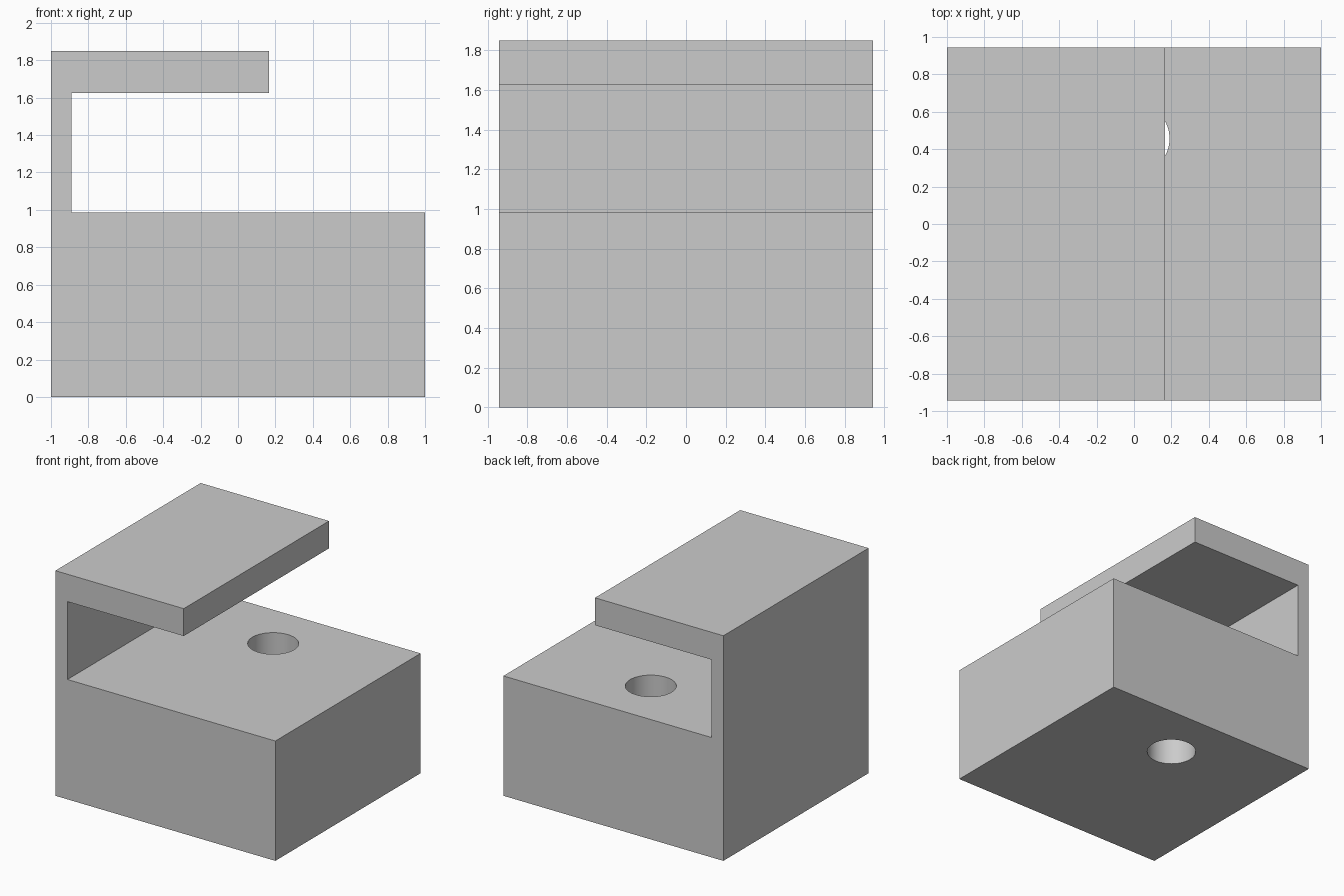
import bpy
import bmesh
from math import radians

cube = bpy.data.objects.get("Cube")
if cube:
    bpy.data.objects.remove(cube, do_unlink=True)

GREY = (0.6, 0.6, 0.6, 1.0)
HALF_DEPTH = 0.943

grey = bpy.data.materials.new("plain_grey")
grey.use_nodes = True
grey.diffuse_color = GREY
grey.node_tree.nodes["Principled BSDF"].inputs["Base Color"].default_value = GREY


def extrude_profile(name, profile):
    """Extrude an (x, z) outline along the full depth."""
    bm = bmesh.new()
    face = bm.faces.new([bm.verts.new((x, -HALF_DEPTH, z)) for x, z in profile])
    result = bmesh.ops.extrude_face_region(bm, geom=[face])
    verts = [v for v in result["geom"] if isinstance(v, bmesh.types.BMVert)]
    bmesh.ops.translate(bm, verts=verts, vec=(0, 2 * HALF_DEPTH, 0))
    bmesh.ops.recalc_face_normals(bm, faces=bm.faces)
    mesh = bpy.data.meshes.new(name)
    bm.to_mesh(mesh)
    bm.free()
    mesh.materials.append(grey)
    obj = bpy.data.objects.new(name, mesh)
    bpy.context.collection.objects.link(obj)
    return obj


# Base block, side wall and overhanging top plate as one C-shaped profile
body = extrude_profile("clamp_body", [
    (-1, 0), (1, 0), (1, 0.985), (-0.89, 0.985),
    (-0.89, 1.625), (0.167, 1.625), (0.167, 1.85), (-1, 1.85),
])

# Vertical hole through the base only
bpy.ops.mesh.primitive_cylinder_add(
    vertices=64, radius=0.19, depth=1.4, location=(0, 0.457, 0.5))
cutter = bpy.context.object
cutter.name = "hole_cutter"
cutter.data.materials.append(grey)
cutter.hide_render = True

hole = body.modifiers.new("base_hole", "BOOLEAN")
hole.operation = "DIFFERENCE"
hole.solver = "EXACT"
hole.object = cutter
bpy.context.view_layer.objects.active = body
bpy.ops.object.modifier_apply(modifier=hole.name)
bpy.data.objects.remove(cutter, do_unlink=True)

# Smooth hole wall, crisp block edges
bpy.ops.object.select_all(action="DESELECT")
body.select_set(True)
bpy.ops.object.shade_smooth_by_angle(angle=radians(30))
